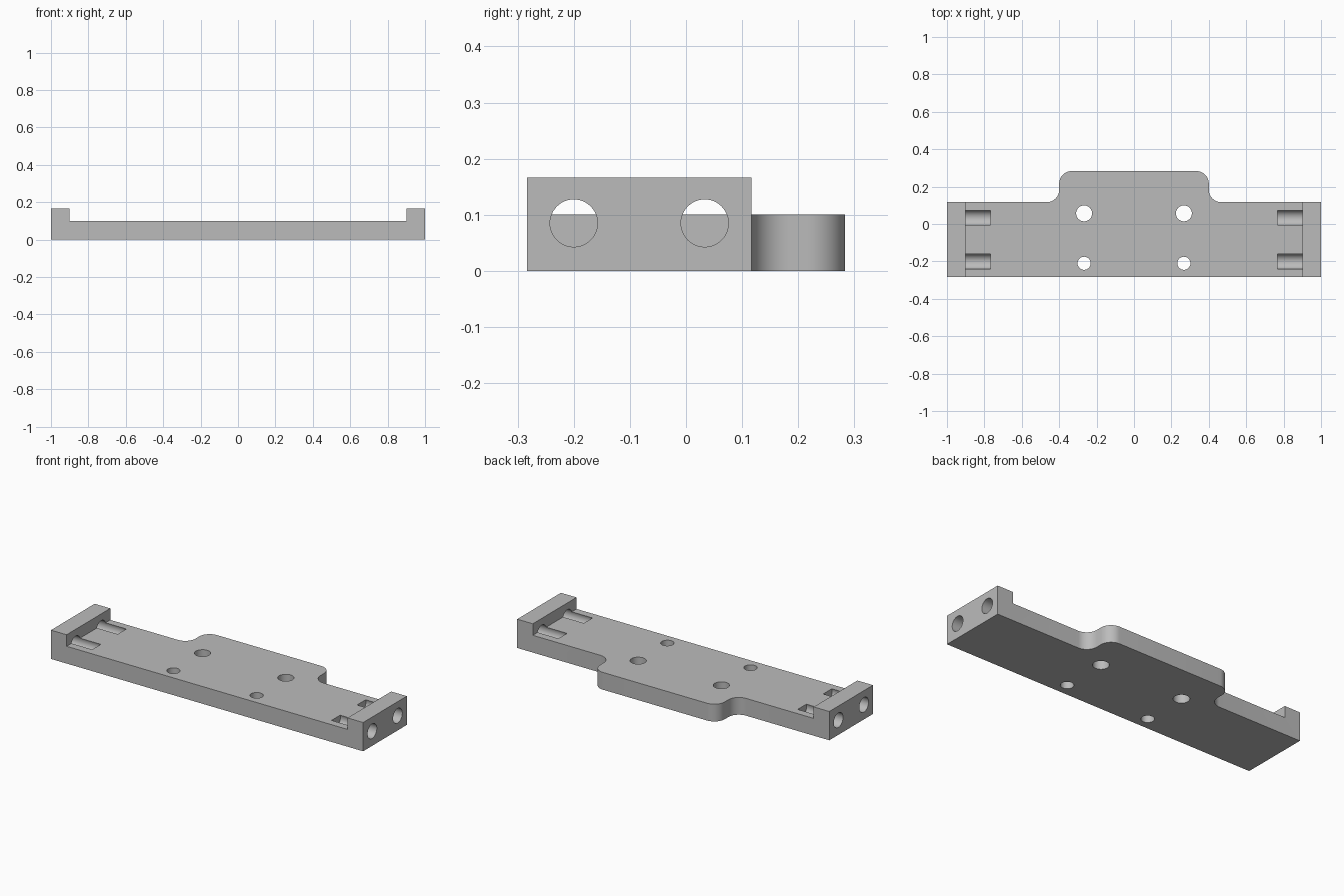
import bpy, bmesh, math
from mathutils import Matrix

if "Cube" in bpy.data.objects:
    bpy.data.objects.remove(bpy.data.objects["Cube"], do_unlink=True)

LENGTH, FRONT, STEP, BACK = 1.0, -0.2833, 0.1167, 0.2833
PLATE_TOP, END_TOP, END_INNER = 0.1, 0.1667, 0.9
TAB, FILLET = 0.4, 0.0667

grey = bpy.data.materials.new("light grey")
grey.use_nodes = True
grey.diffuse_color = (0.5, 0.5, 0.5, 1)
grey.node_tree.nodes["Principled BSDF"].inputs["Base Color"].default_value = grey.diffuse_color


def make_object(name, bm):
    bmesh.ops.recalc_face_normals(bm, faces=bm.faces)
    mesh = bpy.data.meshes.new(name)
    bm.to_mesh(mesh)
    bm.free()
    mesh.materials.append(grey)
    obj = bpy.data.objects.new(name, mesh)
    bpy.context.collection.objects.link(obj)
    return obj


def arc(cx, cy, start, end, steps=12):
    angles = [math.radians(start + (end - start) * i / steps) for i in range(steps + 1)]
    return [(cx + FILLET * math.cos(a), cy + FILLET * math.sin(a)) for a in angles]


def cut(target, cutter):
    cutter.hide_render = True
    mod = target.modifiers.new("cut", "BOOLEAN")
    mod.operation, mod.solver, mod.object = "DIFFERENCE", "EXACT", cutter
    bpy.context.view_layer.objects.active = target
    bpy.ops.object.modifier_apply(modifier=mod.name)
    bpy.data.objects.remove(cutter, do_unlink=True)


def cylinder(name, radius, depth, matrix):
    bm = bmesh.new()
    bmesh.ops.create_cone(bm, cap_ends=True, segments=48, radius1=radius,
                          radius2=radius, depth=depth, matrix=matrix)
    return make_object(name, bm)


# Outline with a filleted tab at the back, extruded to the end block height
right = [(LENGTH, FRONT), (LENGTH, STEP)]
right += arc(TAB + FILLET, STEP + FILLET, 270, 180)
right += arc(TAB - FILLET, BACK - FILLET, 0, 90)
outline = right + [(-x, y) for x, y in reversed(right)]
bm = bmesh.new()
base = bm.faces.new([bm.verts.new((x, y, 0)) for x, y in outline])
walls = bmesh.ops.extrude_face_region(bm, geom=[base])
bmesh.ops.translate(bm, vec=(0, 0, END_TOP),
                    verts=[v for v in walls["geom"] if isinstance(v, bmesh.types.BMVert)])
plate = make_object("mounting_plate", bm)

# Lower the middle, leaving a raised block at each end
bm = bmesh.new()
bmesh.ops.create_cube(bm, size=1, matrix=Matrix.Translation((0, 0, PLATE_TOP + 0.5))
                      @ Matrix.Diagonal((2 * END_INNER, 2, 1, 1)))
cut(plate, make_object("middle_cutter", bm))

for side in (-1, 1):
    # Vertical screw holes
    for y, radius in ((0.0567, 0.0427), (-0.21, 0.035)):
        cut(plate, cylinder("screw_hole_cutter", radius, 1, Matrix.Translation((side * 0.2667, y, 0))))
    # Blind bores through the end blocks that break out as troughs
    for y in (-0.2, 0.0333):
        place = Matrix.Translation((side * 0.9167, y, 0.085)) @ Matrix.Rotation(math.pi / 2, 4, "Y")
        cut(plate, cylinder("end_bore_cutter", 0.0423, 0.3, place))

# Smooth the fillets and bores, keep the edges crisp
bpy.ops.object.select_all(action="DESELECT")
plate.select_set(True)
bpy.context.view_layer.objects.active = plate
bpy.ops.object.shade_smooth_by_angle(angle=math.radians(30))
